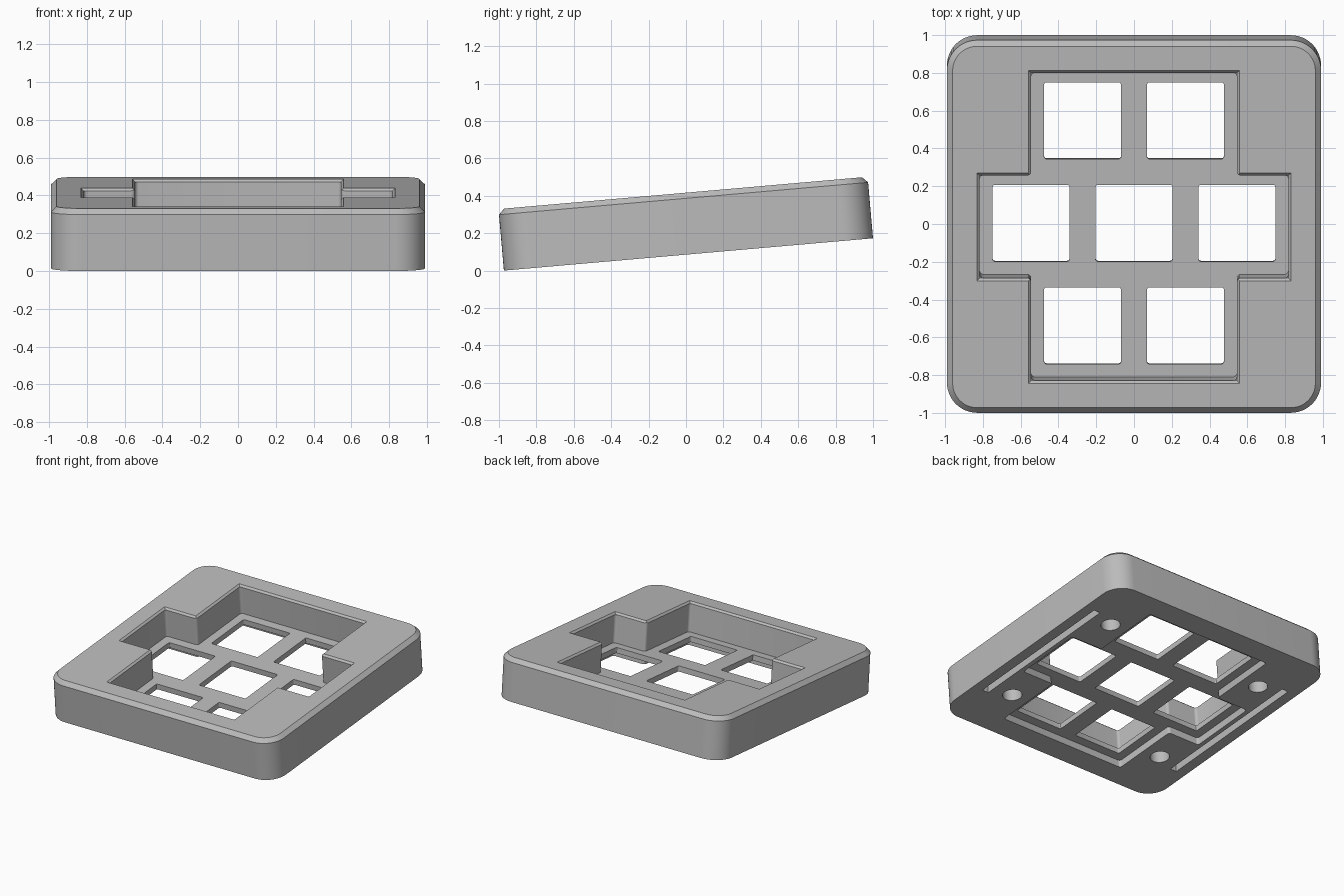
import bpy, bmesh, math

cube = bpy.data.objects.get("Cube")
if cube:
    bpy.data.objects.remove(cube, do_unlink=True)

SIZE, THICK, CHAMFER = 1.981, 0.33, 0.03
PITCH, HOLE = 0.545, 0.407
FLOOR_TOP, FLOOR_BOTTOM = 0.1, 0.057
TILT = math.radians(5)

grey = bpy.data.materials.new("plain grey")
grey.use_nodes = True
grey.diffuse_color = (0.5, 0.5, 0.5, 1)
grey.node_tree.nodes["Principled BSDF"].inputs["Base Color"].default_value = (0.5, 0.5, 0.5, 1)


def rect(w, d, cx=0, cy=0):
    return [(cx + sx * w / 2, cy + sy * d / 2)
            for sx, sy in ((-1, -1), (1, -1), (1, 1), (-1, 1))]


def cross(grow=0):
    """Outline around a 2-3-2 key layout."""
    n, w, t = PITCH + grow, 1.5 * PITCH + grow, 0.5 * PITCH + grow
    quarter = [(w, t), (n, t), (n, w)]
    right_top = quarter
    left_top = [(-x, y) for x, y in reversed(quarter)]
    return right_top + left_top + [(-x, -y) for x, y in right_top + left_top]


def prism(name, outline, z0, z1, radius=0, segments=6, top=None, chamfer=0):
    """Extrude an outline, optionally rounding its upright edges or flaring its top."""
    bm = bmesh.new()
    low = [bm.verts.new((x, y, z0)) for x, y in outline]
    high = [bm.verts.new((x, y, z1)) for x, y in (top or outline)]
    bm.faces.new(low[::-1])
    bm.faces.new(high)
    n = len(low)
    for i in range(n):
        j = (i + 1) % n
        bm.faces.new((low[i], low[j], high[j], high[i]))
    if radius:
        upright = [bm.edges.get((a, b)) for a, b in zip(low, high)]
        bmesh.ops.bevel(bm, geom=upright, offset=radius, offset_type='OFFSET',
                        segments=segments, profile=0.5, affect='EDGES')
    if chamfer:
        rim = [e for e in bm.edges if all(abs(v.co.z - z1) < 1e-5 for v in e.verts)]
        bmesh.ops.bevel(bm, geom=rim, offset=chamfer, offset_type='OFFSET',
                        segments=1, profile=0.5, affect='EDGES')
    bmesh.ops.recalc_face_normals(bm, faces=bm.faces)
    mesh = bpy.data.meshes.new(name)
    bm.to_mesh(mesh)
    bm.free()
    mesh.materials.append(grey)
    obj = bpy.data.objects.new(name, mesh)
    bpy.context.collection.objects.link(obj)
    return obj


# Rounded slab with a chamfered top rim
case = prism("keypad_case", rect(SIZE, SIZE), 0, THICK, 0.16, 12, chamfer=CHAMFER)

# Stepped key well, its flared lip, and the matching recess underneath
lip = 0.014
cutters = [
    prism("well_cutter", cross(), FLOOR_TOP, THICK + 0.1, 0.02, 4),
    prism("lip_cutter", cross(), THICK - lip, THICK + lip, top=cross(2 * lip)),
    prism("recess_cutter", cross(), -0.1, FLOOR_BOTTOM, 0.02, 4),
]

# Seven square key openings
for row, count in ((-1, 2), (0, 3), (1, 2)):
    for k in range(count):
        x = (k - (count - 1) / 2) * PITCH
        cutters.append(prism("key_cutter", rect(HOLE, HOLE, x, row * PITCH),
                             -0.05, 0.2, 0.012, 3))

# Underside: four blind screw holes and two long side grooves
for sx in (-1, 1):
    cutters.append(prism("groove_cutter", rect(0.055, 1.25, sx * 0.88), -0.1, 0.06))
    for sy in (-1, 1):
        circle = [(sx * 0.69 + 0.07 * math.cos(a), sy * 0.55 + 0.07 * math.sin(a))
                  for a in (math.tau * i / 32 for i in range(32))]
        cutters.append(prism("screw_cutter", circle, -0.1, 0.18))

bpy.context.view_layer.objects.active = case
for cutter in cutters:
    mod = case.modifiers.new("cut", 'BOOLEAN')
    mod.operation = 'DIFFERENCE'
    mod.solver = 'EXACT'
    mod.object = cutter
    cutter.hide_render = True
    bpy.ops.object.modifier_apply(modifier=mod.name)
    bpy.data.objects.remove(cutter, do_unlink=True)

# Smooth the rounded corners, then tilt the case up at the back
bpy.ops.object.select_all(action='DESELECT')
case.select_set(True)
bpy.ops.object.shade_smooth_by_angle(angle=math.radians(30))
case.rotation_euler.x = TILT
case.location = (0, (THICK - CHAMFER) * math.sin(TILT) / 2, SIZE / 2 * math.sin(TILT))
